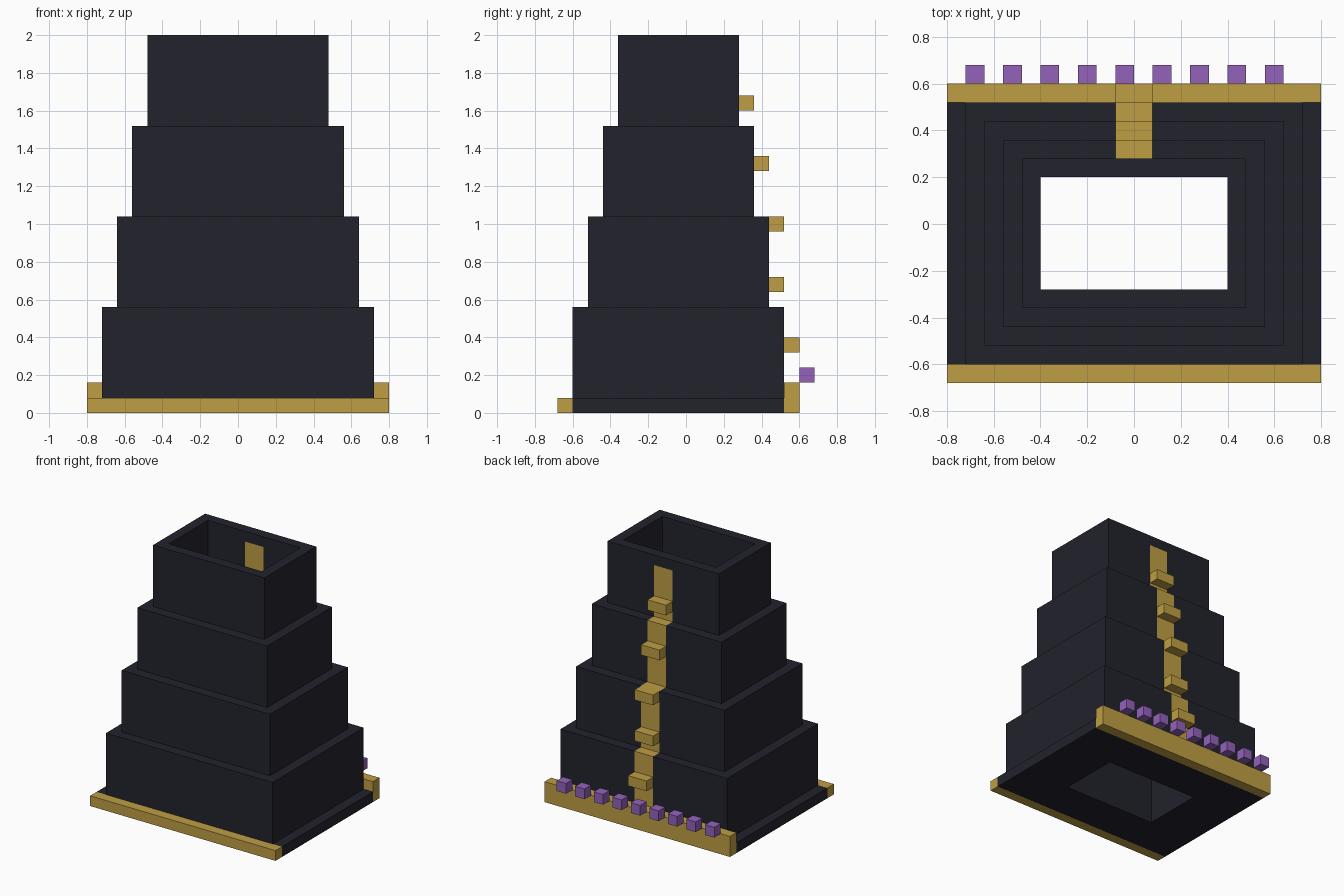
import bpy, bmesh
from mathutils import Vector

cube = bpy.data.objects.get("Cube")
if cube:
    bpy.data.objects.remove(cube, do_unlink=True)

U = 0.08  # block size everything is built on


def make_material(name, rgb):
    mat = bpy.data.materials.new(name)
    mat.use_nodes = True
    color = (*rgb, 1.0)
    mat.diffuse_color = color
    mat.node_tree.nodes["Principled BSDF"].inputs["Base Color"].default_value = color
    return mat


dark = make_material("dark slate", (0.016, 0.016, 0.026))
gold = make_material("gold", (0.52, 0.345, 0.057))
purple = make_material("purple", (0.29, 0.123, 0.50))


def finish(name, bm, *mats):
    mesh = bpy.data.meshes.new(name)
    bm.to_mesh(mesh)
    bm.free()
    for mat in mats:
        mesh.materials.append(mat)
    obj = bpy.data.objects.new(name, mesh)
    bpy.context.collection.objects.link(obj)
    return obj


def box(name, lo, hi, mat):
    lo, hi = Vector(lo), Vector(hi)
    bm = bmesh.new()
    bmesh.ops.create_cube(bm, size=1)
    for v in bm.verts:
        v.co = (lo + hi) / 2 + v.co * (hi - lo)
    return finish(name, bm, mat)


# Stepped hollow tower: rectangular rings joined up the outside, down the shaft
def ring(bm, half_x, front, back, z):
    corners = [(-half_x, front), (half_x, front), (half_x, back), (-half_x, back)]
    return [bm.verts.new((x, y, z)) for x, y in corners]


bm = bmesh.new()
base = (10 * U, -0.6, 0.52)
rings = [ring(bm, *base, 0), ring(bm, *base, U)]
for i in range(4):
    tier = ((9 - i) * U, -0.6 + i * U, 0.52 - i * U)
    bottom = U + i * 6 * U
    rings += [ring(bm, *tier, bottom), ring(bm, *tier, bottom + 6 * U)]
shaft = (5 * U, -0.28, 0.2)
rings += [ring(bm, *shaft, 2.0), ring(bm, *shaft, 0)]
for a, b in zip(rings, rings[1:] + rings[:1]):
    for k in range(4):
        n = (k + 1) % 4
        bm.faces.new((a[k], a[n], b[n], b[k]))
bmesh.ops.remove_doubles(bm, verts=bm.verts[:], dist=1e-4)
bmesh.ops.recalc_face_normals(bm, faces=bm.faces[:])

# Gold band down the back, flush with the walls and piercing the top tier
cuts = [((-U, 0, 0), (1, 0, 0)), ((U, 0, 0), (1, 0, 0)),
        ((0, 0, 1.92), (0, 0, 1)), ((0, 0, 1.52), (0, 0, 1))]
for point, normal in cuts:
    bmesh.ops.bisect_plane(bm, geom=bm.verts[:] + bm.edges[:] + bm.faces[:],
                           plane_co=point, plane_no=normal, dist=1e-5)
for f in bm.faces:
    c = f.calc_center_median()
    outside = c.y > 0.25 and c.z > U
    inside = abs(c.y - 0.2) < 0.01 and c.z > 1.52
    if abs(c.x) < U and c.z < 1.92 and (outside or inside):
        f.material_index = 1
finish("tower", bm, dark, gold)

# Base trims
box("front_trim", (-0.8, -0.68, 0), (0.8, -0.6, U), gold)
box("back_trim", (-0.8, 0.52, 0), (0.8, 0.6, 2 * U), gold)

# Studs along the back band
studs = [(0.52, 0.32), (0.44, 0.64), (0.44, 0.96), (0.36, 1.28), (0.28, 1.6)]
for i, (y, z) in enumerate(studs):
    box(f"band_stud_{i + 1}", (-U, y, z), (U, y + U, z + U), gold)

# Row of purple gems behind the back trim
for i in range(9):
    x = -0.72 + i * 2 * U
    box(f"gem_{i + 1}", (x, 0.6, 2 * U), (x + U, 0.68, 3 * U), purple)
